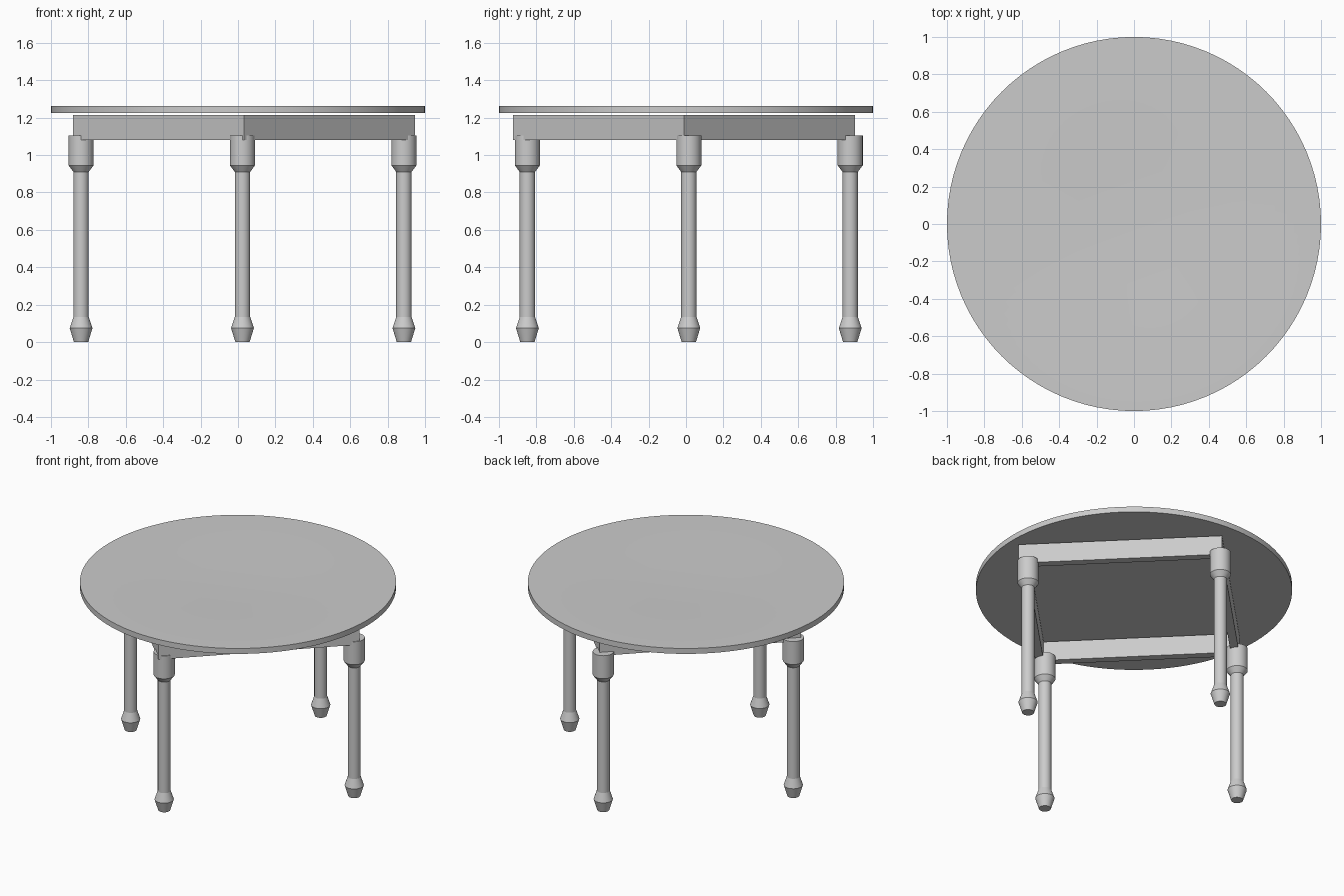
import bpy
import bmesh
from math import cos, sin, pi, radians

if "Cube" in bpy.data.objects:
    bpy.data.objects.remove(bpy.data.objects["Cube"], do_unlink=True)

grey = bpy.data.materials.new("plain grey")
grey.use_nodes = True
grey.diffuse_color = (0.6, 0.6, 0.6, 1)
grey.node_tree.nodes["Principled BSDF"].inputs["Base Color"].default_value = (0.6, 0.6, 0.6, 1)


def lathe(name, profile, sides, location=(0, 0, 0), ring=False, smooth=15):
    """Turn a (radius, height) profile about z; a ring closes the profile on itself."""
    bm = bmesh.new()
    rows = []
    for r, z in profile:
        rows.append([bm.verts.new((r * cos(2 * pi * i / sides), r * sin(2 * pi * i / sides), z))
                     for i in range(sides)])
    pairs = list(zip(rows, rows[1:]))
    if ring:
        pairs.append((rows[-1], rows[0]))
    else:
        bm.faces.new(rows[0])
        bm.faces.new(rows[-1])
    for low, high in pairs:
        for i in range(sides):
            j = (i + 1) % sides
            bm.faces.new((low[i], low[j], high[j], high[i]))
    bmesh.ops.recalc_face_normals(bm, faces=bm.faces)
    mesh = bpy.data.meshes.new(name)
    bm.to_mesh(mesh)
    bm.free()
    mesh.materials.append(grey)
    obj = bpy.data.objects.new(name, mesh)
    obj.location = location
    bpy.context.collection.objects.link(obj)
    if smooth:
        bpy.ops.object.select_all(action="DESELECT")
        obj.select_set(True)
        bpy.context.view_layer.objects.active = obj
        bpy.ops.object.shade_smooth_by_angle(angle=radians(smooth))
    return obj


# Round top with a shallow dished centre
lathe("table_top", [(1, 1.224), (1, 1.262), (0.54, 1.262), (0.32, 1.254)], 96, smooth=0.8 * 15)

# Square apron frame, its corners over the legs
lathe("apron", [(0.914, 1.08), (0.914, 1.215), (0.84, 1.215), (0.84, 1.08)], 4,
      (0.033, -0.01, 0), ring=True, smooth=0)

# Four turned legs
leg_profile = [(0.038, 0), (0.061, 0.075), (0.041, 0.135), (0.041, 0.91),
               (0.067, 0.945), (0.067, 1.105)]
for name, dx, dy in (("left_leg", 1, 0), ("right_leg", -1, 0),
                     ("front_leg", 0, -1), ("back_leg", 0, 1)):
    lathe(name, leg_profile, 32, (0.024 + 0.863 * dx, 0.015 + 0.863 * dy, 0))
